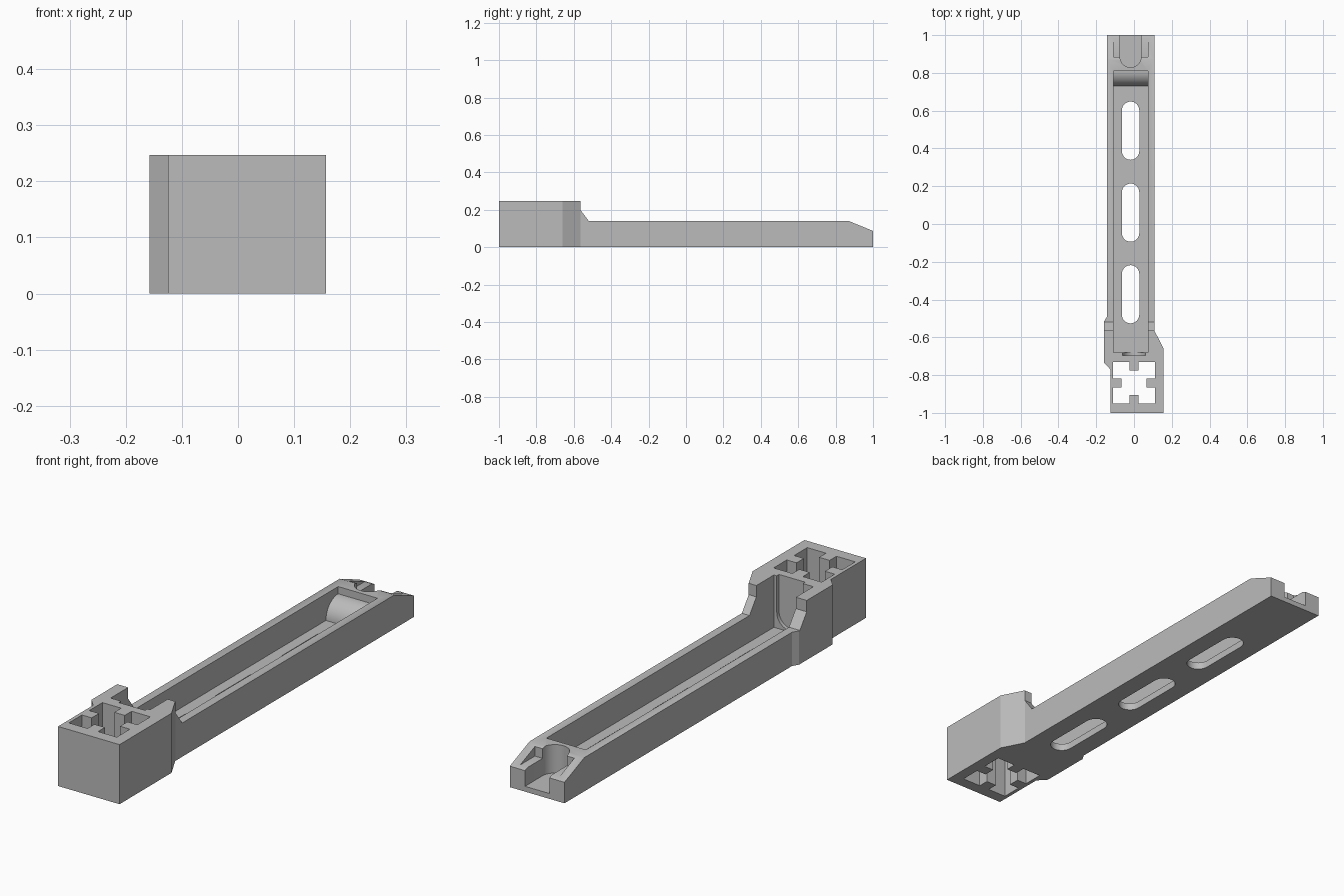
import bpy, bmesh, math
from mathutils import Vector

if "Cube" in bpy.data.objects:
    bpy.data.objects.remove(bpy.data.objects["Cube"])

grey = bpy.data.materials.new("light grey plastic")
grey.use_nodes = True
COLOUR = (0.5, 0.5, 0.5, 1)
grey.diffuse_color = COLOUR
grey.node_tree.nodes["Principled BSDF"].inputs["Base Color"].default_value = COLOUR


def prism(name, pts, lo, hi, axis="z"):
    """Extrude a flat outline: (x, y) along z, (y, z) along x or (x, z) along y."""
    place = {"z": lambda a, b, h: (a, b, h),
             "x": lambda a, b, h: (h, a, b),
             "y": lambda a, b, h: (a, h, b)}[axis]
    bm = bmesh.new()
    face = bm.faces.new([bm.verts.new(place(a, b, lo)) for a, b in pts])
    geom = bmesh.ops.extrude_face_region(bm, geom=[face])["geom"]
    shift = Vector(place(0, 0, hi - lo))
    bmesh.ops.translate(bm, verts=[v for v in geom if isinstance(v, bmesh.types.BMVert)], vec=shift)
    bmesh.ops.recalc_face_normals(bm, faces=bm.faces)
    mesh = bpy.data.meshes.new(name)
    bm.to_mesh(mesh)
    bm.free()
    mesh.materials.append(grey)
    ob = bpy.data.objects.new(name, mesh)
    bpy.context.collection.objects.link(ob)
    return ob


def arc(cx, cy, r, start, end, n=16):
    angles = [math.radians(start + (end - start) * i / n) for i in range(n + 1)]
    return [(cx + r * math.cos(t), cy + r * math.sin(t)) for t in angles]


def box(x0, x1, y0, y1):
    return [(x0, y0), (x1, y0), (x1, y1), (x0, y1)]


def cut(target, cutter):
    mod = target.modifiers.new("cut", "BOOLEAN")
    mod.operation = "DIFFERENCE"
    mod.solver = "EXACT"
    mod.object = cutter
    bpy.context.view_layer.objects.active = target
    bpy.ops.object.modifier_apply(modifier=mod.name)
    bpy.data.objects.remove(cutter)


MID = -0.018             # centre line of the arm
IN_L, IN_R = -0.108, 0.073   # inner walls of the channel
FLOOR, RIM, TOP = 0.03, 0.14, 0.247

# Plan outline of the arm and its wider head
arm = prism("bracket_arm", [
    (-0.125, -1), (0.157, -1), (0.157, -0.66), (0.108, -0.565), (0.108, 1),
    (-0.143, 1), (-0.143, -0.49), (-0.158, -0.515), (-0.158, -0.735), (-0.125, -0.77)], 0, TOP)

# Lower the arm behind the head and slope its tip
cut(arm, prism("side_cutter", [
    (-0.565, 0.3), (-0.565, 0.2), (-0.52, RIM), (0.87, RIM),
    (1, 0.087), (1.1, 0.046), (1.1, 0.3)], -0.3, 0.3, "x"))

# Long channel with a rounded ramp at the far end
cut(arm, prism("channel_cutter",
    [(-0.68, FLOOR)] + arc(0.81, FLOOR, 0.08, 180, 90) + [(0.81, 0.3), (-0.68, 0.3)],
    IN_L, IN_R, "x"))

# Shallow arched groove in the head's end wall
cut(arm, prism("groove_cutter",
    arc(0, 0.095, 0.06, 180, 360) + [(0.06, 0.3), (-0.06, 0.3)], -0.695, -0.67, "y"))

# Three long slots through the floor
for y in (-0.372, 0.06, 0.494):
    cut(arm, prism("slot_cutter",
        arc(MID, y + 0.108, 0.046, 0, 180) + arc(MID, y - 0.108, 0.046, 180, 360), -0.1, 0.1))

# Square socket through the head, leaving a tab on each side
socket, S, T, W = [], 0.11, 0.065, 0.024
for k in range(4):
    for x, y in ((-S, -S), (-W, -S), (-W, -T), (W, -T), (W, -S)):
        for _ in range(k):
            x, y = -y, x
        socket.append((x, y - 0.841))
cut(arm, prism("socket_cutter", socket, -0.1, 0.4))

# Shelf and rounded notch at the tip
cut(arm, prism("shelf_cutter", box(IN_L, IN_R, 0.885, 1.1), 0.094, 0.3))
cut(arm, prism("notch_cutter",
    arc(MID, 0.885, 0.056, 180, 360) + [(MID + 0.056, 1.1), (MID - 0.056, 1.1)], 0.022, 0.3))

# Smooth rounds, sharp edges
bpy.ops.object.select_all(action="DESELECT")
arm.select_set(True)
bpy.context.view_layer.objects.active = arm
bpy.ops.object.shade_smooth_by_angle(angle=math.radians(25))
